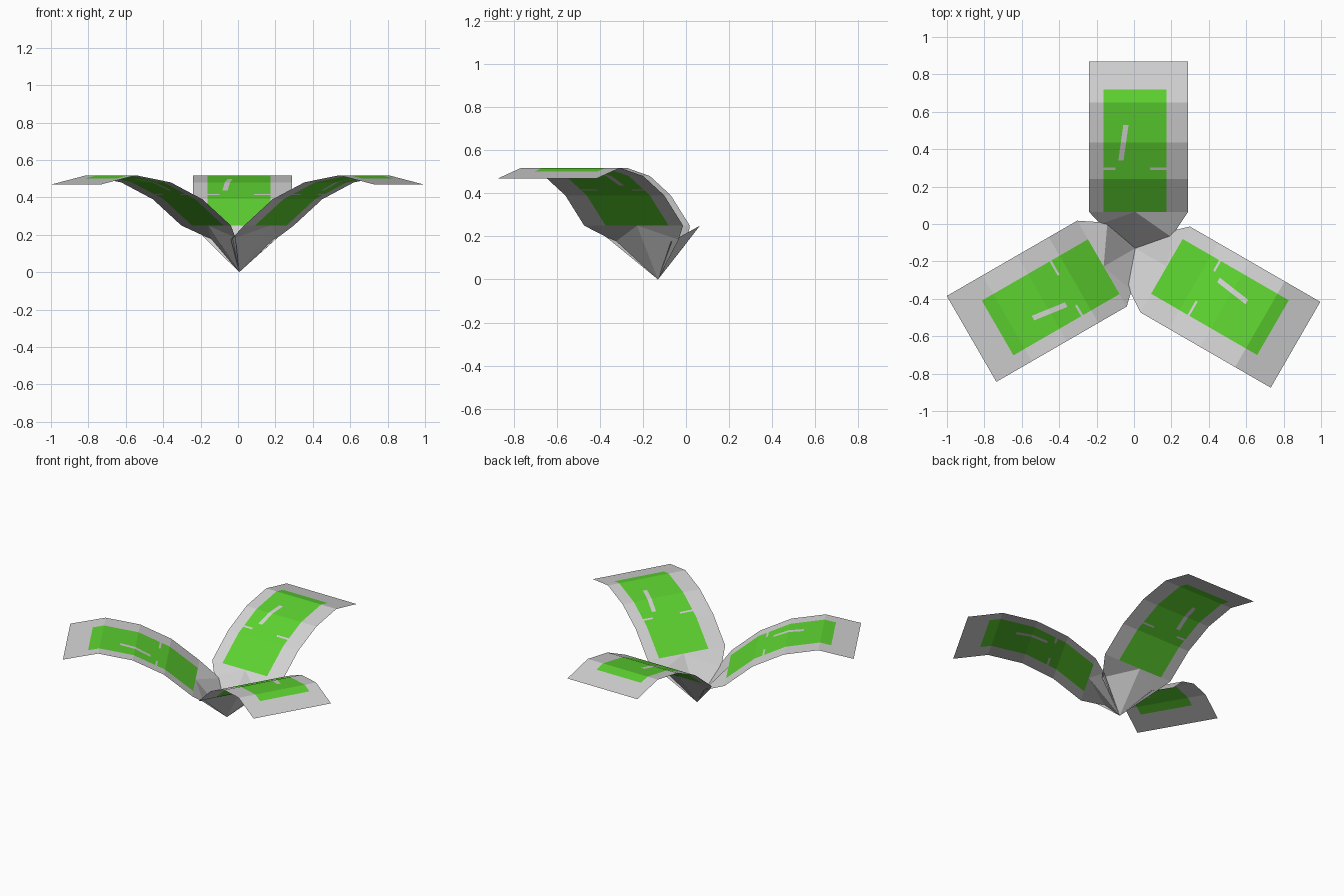
import bpy, bmesh, math
from mathutils import Matrix, Vector

if "Cube" in bpy.data.objects:
    bpy.data.objects.remove(bpy.data.objects["Cube"])


def material(name, rgb):
    m = bpy.data.materials.new(name)
    m.diffuse_color = (*rgb, 1)
    m.use_nodes = True
    m.node_tree.nodes["Principled BSDF"].inputs["Base Color"].default_value = m.diffuse_color
    return m


GREY = material("pale grey", (0.65, 0.65, 0.65))
GREEN = material("leaf green", (0.11, 0.65, 0.03))
CENTRE = Vector((0.0065, -0.13, 0))

# Arching side profile of a leaf: distance from the centre, height
PROFILE = [(0.195, 0.25), (0.37, 0.39), (0.565, 0.48), (0.78, 0.518), (1.0, 0.468)]
# Cuts along and across the leaf that bound the green panel and its slits
ROWS = [0.195, 0.37, 0.42, 0.432, 0.47, 0.565, 0.66, 0.78, 0.85, 1.0]
COLS = [-0.247, -0.17, -0.105, -0.077, -0.049, 0.0, 0.08, 0.168, 0.283]
MID = 5


def height(u):
    for (u0, z0), (u1, z1) in zip(PROFILE, PROFILE[1:]):
        if u <= u1:
            return z0 + (z1 - z0) * (u - u0) / (u1 - u0)
    return PROFILE[-1][1]


def across(i, u):
    # the long slit leans slightly to one side
    lean = 0.14 * (min(max(u, 0.47), 0.66) - 0.565) if i in (3, 4) else 0
    return COLS[i] + lean


def is_green(i, j):
    panel = 1 <= i <= 6 and ROWS[j + 1] <= 0.851
    long_slit = i == 3 and 0.469 < ROWS[j] < 0.65
    side_cracks = j == 2 and i in (1, 6)
    return panel and not long_slit and not side_cracks


def leaf(name, angle):
    bm = bmesh.new()
    grid = [[bm.verts.new((across(i, u), u, height(u))) for i in range(len(COLS))]
            for u in ROWS]
    for j in range(len(ROWS) - 1):
        for i in range(len(COLS) - 1):
            f = bm.faces.new((grid[j][i], grid[j][i + 1],
                              grid[j + 1][i + 1], grid[j + 1][i]))
            f.material_index = int(is_green(i, j))
    # folded base running down to the shared root point
    tip = bm.verts.new((0, 0, 0))
    left = bm.verts.new((-0.186, 0.13, 0.185))
    right = bm.verts.new((0.193, 0.06, 0.175))
    start = grid[0]
    bm.faces.new((tip, start[MID], left))
    bm.faces.new((tip, right, start[MID]))
    for a, b in zip(start, start[1:]):
        corner = left if start.index(a) < MID else right
        bm.faces.new((corner, b, a))
    bm.transform(Matrix.Translation(CENTRE) @ Matrix.Rotation(angle, 4, 'Z'))
    me = bpy.data.meshes.new(name)
    bm.to_mesh(me)
    bm.free()
    me.materials.append(GREY)
    me.materials.append(GREEN)
    bpy.context.collection.objects.link(bpy.data.objects.new(name, me))


# Three identical leaves around the root
for k, name in enumerate(("back_leaf", "left_leaf", "right_leaf")):
    leaf(name, k * math.tau / 3)
